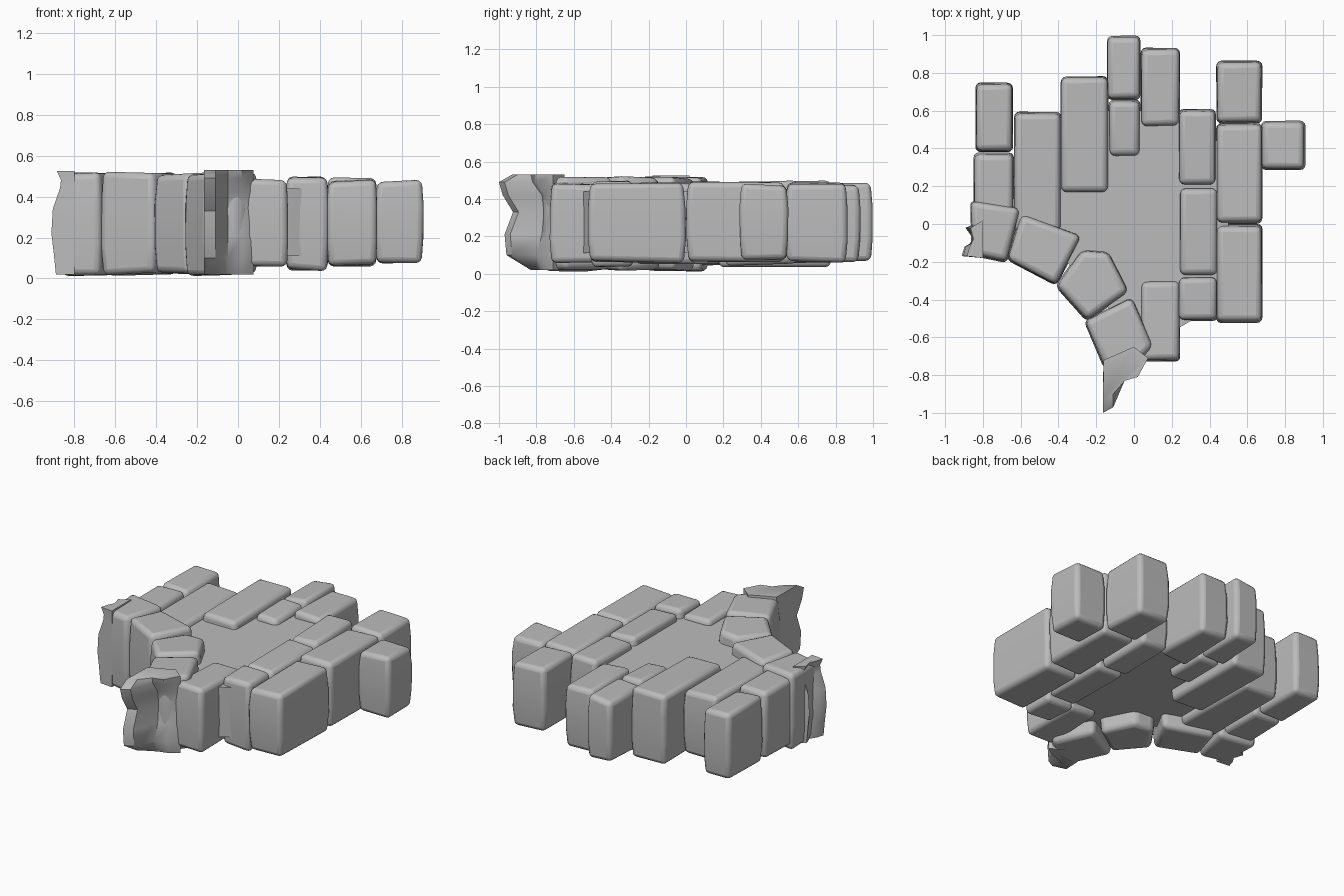
import bpy, bmesh, math, random
from mathutils import Vector

random.seed(7)
cube = bpy.data.objects.get("Cube")
if cube:
    bpy.data.objects.remove(cube, do_unlink=True)

stone = bpy.data.materials.new("stone grey")
stone.use_nodes = True
stone.diffuse_color = (0.5, 0.5, 0.5, 1)
stone.node_tree.nodes["Principled BSDF"].inputs["Base Color"].default_value = (0.5, 0.5, 0.5, 1)


def loft(name, rings, bevel=0.0, smooth=40):
    """Skin equal-length rings of 3D points, cap the ends and soften the edges."""
    bm = bmesh.new()
    rows = [[bm.verts.new(p) for p in ring] for ring in rings]
    n = len(rows[0])
    for low, high in zip(rows, rows[1:]):
        for i in range(n):
            j = (i + 1) % n
            bm.faces.new((low[i], low[j], high[j], high[i]))
    bm.faces.new(rows[0])
    bm.faces.new(rows[-1])
    bmesh.ops.recalc_face_normals(bm, faces=bm.faces)
    mesh = bpy.data.meshes.new(name)
    bm.to_mesh(mesh)
    bm.free()
    mesh.materials.append(stone)
    obj = bpy.data.objects.new(name, mesh)
    bpy.context.collection.objects.link(obj)
    if bevel:
        mod = obj.modifiers.new("worn edges", "BEVEL")
        mod.width = bevel
        mod.segments = 3
        mod.limit_method = "ANGLE"
        mod.angle_limit = math.radians(35)
    bpy.ops.object.select_all(action="DESELECT")
    obj.select_set(True)
    bpy.context.view_layer.objects.active = obj
    bpy.ops.object.shade_smooth_by_angle(angle=math.radians(smooth))
    return obj


def block(name, outline, z0, z1, bevel=0.028):
    """Rough stone: slightly bulging sides and uneven corners."""
    pts = [Vector(p) for p in outline]
    mid = sum(pts, Vector((0, 0))) / len(pts)
    rings = []
    for t, inset in ((0, 0.012), (0.3, 0), (0.7, 0), (1, 0.012)):
        ring = []
        for p in pts:
            q = p - (p - mid).normalized() * (inset + random.uniform(0, 0.006))
            wobble = random.uniform(0, 0.022) * (1 - 2 * t)
            ring.append((q.x, q.y, z0 + (z1 - z0) * t + wobble))
        rings.append(ring)
    return loft(name, rings, bevel)


# Mortar core between the bricks
core = [(-0.6, 0), (-0.3, -0.25), (0, -0.6), (0.15, -0.6), (0.5, -0.4),
        (0.5, 0.4), (0.35, 0.5), (0.15, 0.6), (-0.3, 0.6), (-0.55, 0.5)]
loft("mortar_core", [[(x, y, z) for x, y in core] for z in (0.11, 0.44)])

# Straight courses of bricks: x0, x1, y0, y1, z0, z1
bricks = {
    "left_end": (-0.84, -0.64, 0.38, 0.75, 0.04, 0.49),
    "left_inner": (-0.85, -0.635, -0.03, 0.38, 0.04, 0.5),
    "second_long": (-0.635, -0.385, -0.05, 0.595, 0.04, 0.49),
    "third_long": (-0.39, -0.135, 0.16, 0.785, 0.03, 0.5),
    "middle_end": (-0.145, 0.035, 0.655, 1.0, 0.06, 0.49),
    "middle_inner": (-0.135, 0.035, 0.35, 0.66, 0.05, 0.49),
    "fifth_end": (0.035, 0.245, 0.51, 0.935, 0.05, 0.49),
    "sixth_end": (0.235, 0.435, 0.2, 0.61, 0.04, 0.5),
    "sixth_middle": (0.24, 0.445, -0.28, 0.2, 0.04, 0.5),
    "sixth_front": (0.23, 0.445, -0.515, -0.275, 0.03, 0.5),
    "fifth_front": (0.035, 0.245, -0.73, -0.295, 0.05, 0.49),
    "seventh_end": (0.435, 0.68, 0.53, 0.865, 0.05, 0.49),
    "seventh_middle": (0.435, 0.68, 0, 0.535, 0.05, 0.5),
    "seventh_front": (0.435, 0.68, -0.525, 0, 0.05, 0.49),
    "right_outer": (0.67, 0.908, 0.285, 0.548, 0.06, 0.485),
}
for name, (x0, x1, y0, y1, z0, z1) in bricks.items():
    block("brick_" + name, [(x0, y0), (x1, y0), (x1, y1), (x0, y1)], z0, z1)

# Wedge stones of the arch
arch = [
    [(-0.87, 0.13), (-0.86, -0.17), (-0.67, -0.21), (-0.595, 0.09)],
    [(-0.6, 0.06), (-0.68, -0.19), (-0.41, -0.33), (-0.27, -0.06)],
    [(-0.28, -0.13), (-0.42, -0.33), (-0.25, -0.52), (-0.02, -0.36), (-0.13, -0.14)],
    [(-0.01, -0.38), (-0.27, -0.51), (-0.16, -0.77), (0.01, -0.76), (0.11, -0.65)],
]
for i, outline in enumerate(arch):
    block("arch_stone_%d" % (i + 1), outline, 0.01, 0.525, 0.03)

# Broken stone at the front foot of the arch, with a ragged hollow face
tips = [(0.02, -0.83, -0.77), (0.1, -0.96, -0.8), (0.21, -0.97, -0.77), (0.33, -0.925, -0.76),
        (0.42, -0.98, -0.77), (0.49, -1.0, -0.82), (0.53, -0.93, -0.83)]
loft("broken_front_stone",
     [[(-0.16, -0.72, z), (-0.165, y, z), (-0.11, y + 0.03, z), (-0.05, hollow, z),
       (0.02, hollow + 0.02, z), (0.075, -0.71, z), (0, -0.65, z)]
      for z, y, hollow in tips])

# Broken stone at the left foot of the arch
edges = [(0.02, -0.89, -0.85), (0.12, -0.9, -0.85), (0.22, -0.912, -0.83), (0.34, -0.905, -0.83),
         (0.44, -0.87, -0.82), (0.48, -0.865, -0.83), (0.525, -0.885, -0.85)]
loft("broken_left_stone",
     [[(-0.8, -0.18, z), (x, -0.17, z), (x + 0.015, -0.12, z), (hollow, -0.08, z),
       (x + 0.02, -0.02, z), (-0.8, 0.02, z)]
      for z, x, hollow in edges])
